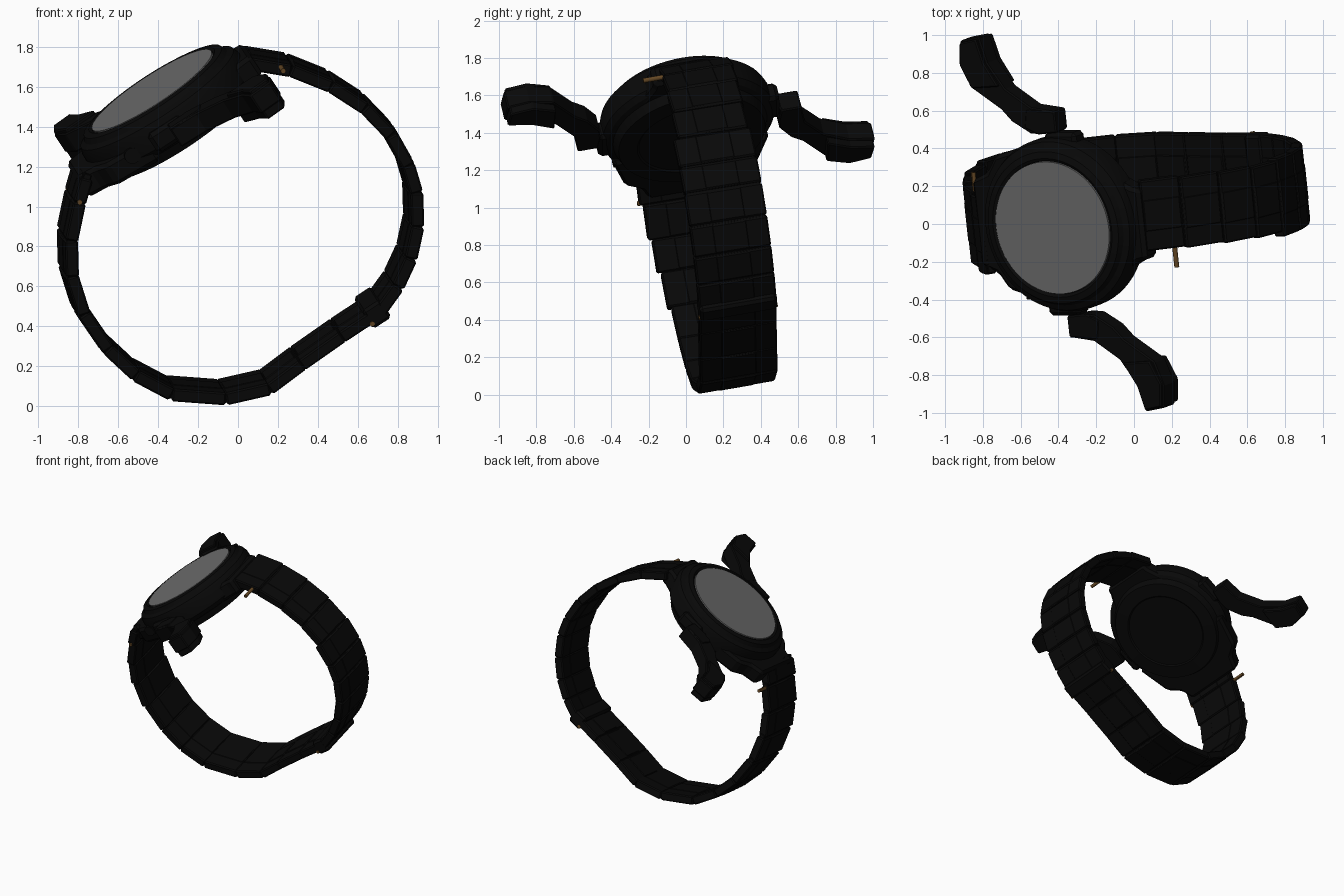
import bpy, bmesh, math
from mathutils import Vector, Matrix

cube = bpy.data.objects.get("Cube")
if cube:
    bpy.data.objects.remove(cube, do_unlink=True)


def material(name, rgb):
    m = bpy.data.materials.new(name)
    m.use_nodes = True
    m.diffuse_color = (*rgb, 1)
    m.node_tree.nodes["Principled BSDF"].inputs["Base Color"].default_value = (*rgb, 1)
    return m


BLACK = material("matte black", (0.0025, 0.0025, 0.0025))
GREY = material("glass grey", (0.15, 0.15, 0.15))
BRASS = material("dark brass", (0.13, 0.065, 0.018))

# Watch frame: u runs along the strap, w across it, n out of the dial
n = Vector((-.54, -.2, .82)).normalized()
w = Vector((-.1, .98, .16))
w = (w - n * w.dot(n)).normalized()
u = w.cross(n)


def frame(a, b, c, origin):
    m = Matrix((a, b, c)).transposed().to_4x4()
    m.translation = origin
    return m


WATCH = frame(u, w, n, Vector((-.43, -.02, 1.58)))


def finish(name, bm, mat, matrix, bevel=0, smooth=False):
    bmesh.ops.recalc_face_normals(bm, faces=bm.faces)
    me = bpy.data.meshes.new(name)
    bm.to_mesh(me)
    bm.free()
    ob = bpy.data.objects.new(name, me)
    bpy.context.collection.objects.link(ob)
    me.materials.append(mat)
    ob.matrix_world = matrix
    if bevel:
        mod = ob.modifiers.new("edges", "BEVEL")
        mod.width, mod.segments = bevel, 1
    if smooth:
        bpy.ops.object.select_all(action="DESELECT")
        ob.select_set(True)
        bpy.context.view_layer.objects.active = ob
        bpy.ops.object.shade_smooth_by_angle(angle=math.radians(30))
    return ob


def box(name, size, matrix, bevel=.008):
    bm = bmesh.new()
    bmesh.ops.create_cube(bm, size=1)
    bmesh.ops.scale(bm, vec=size, verts=bm.verts)
    return finish(name, bm, BLACK, matrix, bevel)


def prism(name, outline, low, high, matrix, bevel=.007):
    bm = bmesh.new()
    face = bm.faces.new([bm.verts.new((a, b, low)) for a, b in outline])
    out = bmesh.ops.extrude_face_region(bm, geom=[face])
    tops = [v for v in out["geom"] if isinstance(v, bmesh.types.BMVert)]
    bmesh.ops.translate(bm, vec=(0, 0, high - low), verts=tops)
    return finish(name, bm, BLACK, matrix, bevel)


def cylinder(name, radius, depth, matrix, mat, sides=24):
    bm = bmesh.new()
    bmesh.ops.create_cone(bm, cap_ends=True, segments=sides,
                          radius1=radius, radius2=radius, depth=depth)
    return finish(name, bm, mat, matrix, 0, True)


def lathe(name, profile, mat):
    bm = bmesh.new()
    vs = [bm.verts.new((r, 0, h)) for r, h in profile]
    es = [bm.edges.new(p) for p in zip(vs, vs[1:])]
    bmesh.ops.spin(bm, geom=vs + es, axis=(0, 0, 1), cent=(0, 0, 0),
                   angle=math.tau, steps=64)
    bmesh.ops.remove_doubles(bm, verts=bm.verts, dist=.0005)
    return finish(name, bm, mat, WATCH, 0, True)


# Case, bezel and back
lathe("case", [(0, -.03), (.355, -.03), (.36, -.004), (.375, .004), (.41, -.004),
               (.425, -.03), (.455, -.045), (.468, -.08), (.468, -.17), (.445, -.2),
               (.42, -.21), (.4, -.26), (.3, -.268), (.29, -.26), (0, -.26)], BLACK)
cylinder("glass", .357, .03, WATCH @ Matrix.Translation((0, 0, -.011)), GREY, 64)

# Shoulders that reach from the case to the strap
SHOULDERS = [("right", 1, [(.2, .38), (.38, .24), (.46, .2), (.51, .19)], -.21, -.085),
             ("left", -1, [(.15, .43), (.4, .36), (.46, .27), (.56, .23)], -.235, -.11)]
for name, side, half, low, high in SHOULDERS:
    outline = [(side * a, b) for a, b in half]
    outline += [(a, -b) for a, b in reversed(outline)]
    prism(name + "_shoulder", outline, low, high, WATCH, .02)

# Side mounts and a flush push button
for side in (-1, 1):
    box("side_mount", (.2, .08, .11),
        WATCH @ Matrix.Translation((side * .045, side * .455, -.135)), .02)
cylinder("push_button", .04, .06, WATCH @ Matrix.Translation((-.26, -.38, -.14))
         @ Matrix.Rotation(math.pi / 2, 4, "X"), BLACK)

# Two detached curved guards, one the half turn of the other
ARM = [(.03, .5), (-.07, .485), (-.14, .49), (-.25, .555), (-.31, .62), (-.49, .74),
       (-.535, .87), (-.52, .99), (-.4, 1.01), (-.365, .87), (-.27, .73),
       (-.12, .63), (.03, .61)]
TIP = [(-.47, .735), (-.53, .86), (-.515, .98), (-.41, 1.0), (-.375, .87), (-.3, .745)]
COLLAR = [(.03, .495), (-.09, .485), (-.17, .52), (-.15, .62), (.03, .61)]
for name, turn in (("back", 0), ("front", math.pi)):
    m = WATCH @ Matrix.Rotation(turn, 4, "Z")
    prism(name + "_guard", ARM, -.2, -.09, m)
    prism(name + "_guard_tip", TIP, -.245, -.07, m)
    prism(name + "_guard_collar", COLLAR, -.19, -.085, m)


def strap_point(x, z, shift=0):
    return Vector((x, .285 + .1 * x - .16 * z + shift, z))


# Strap links along the loop, from the right shoulder round to the left
PATH = [(.04, 1.745), (.25, 1.71), (.45, 1.63), (.62, 1.52), (.75, 1.385), (.835, 1.235),
        (.875, 1.1), (.88, .93), (.845, .77), (.78, .63), (.69, .505), (.5, .38),
        (.3, .24), (.14, .12), (-.08, .07), (-.35, .09), (-.53, .185), (-.67, .315),
        (-.79, .49), (-.85, .68), (-.855, .86), (-.815, 1.05), (-.78, 1.17)]
last = len(PATH) - 2
for i, (start, end) in enumerate(zip(PATH, PATH[1:])):
    # The strap leans sideways toward both ends
    shift = max(0, .035 - .009 * i) - max(0, .02 * (i - last + 4))
    p, q = strap_point(*start, shift), strap_point(*end, shift)
    along = (q - p).normalized()
    out = along.cross(w).normalized()
    half = .19 if i < 4 else .21
    clasp = 10 <= i <= 12
    m = frame(along, out.cross(along), out, (p + q) / 2)
    length = (q - p).length
    box("clasp_plate" if clasp else "strap_link",
        (length + (.005 if clasp else -.002), half * 2, .06 if clasp else .064), m)
    box("centre_link", (length * .94, half * .9, .07), m, .006)
    # Thin joint that fills the gap at each link end
    box("link_joint", (.05, half * 1.9, .04), frame(along, out.cross(along), out, q), .004)
    if i == 10:
        box("clasp_knuckle", (.11, half * 2, .11),
            frame(along, out.cross(along), out, p + along * .02), .015)

# Brass spring bars, two of them slipped partly out
ACROSS = frame(u, -n, w, Vector((0, 0, 0)))
BARS = [((.22, -.165, 1.69), .13), ((-.845, .215, 1.08), .12),
        ((.65, .278, .447), .43), ((-.815, -.05, 1.057), .43)]
for place, length in BARS:
    cylinder("spring_bar", .013, length, Matrix.Translation(place) @ ACROSS, BRASS, 12)
